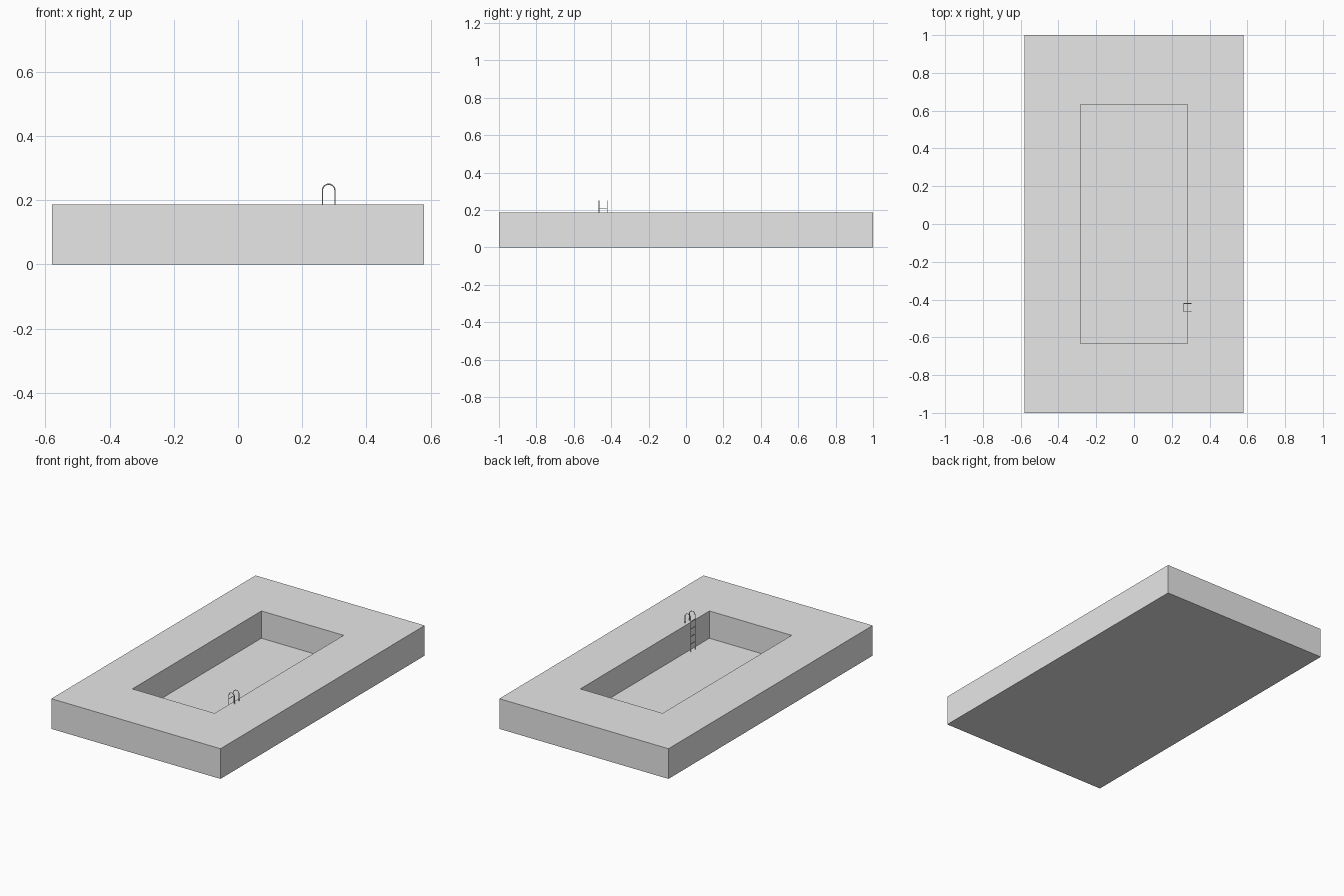
import bpy, bmesh, math

if "Cube" in bpy.data.objects:
    bpy.data.objects.remove(bpy.data.objects["Cube"])

HX, HY, H = 0.58, 1.0, 0.187          # deck half sizes and height
PX, PY, FLOOR = 0.282, 0.632, 0.018   # pool half sizes and floor height

grey = bpy.data.materials.new("light grey")
grey.diffuse_color = (0.8, 0.8, 0.8, 1)
grey.use_nodes = True
grey.node_tree.nodes["Principled BSDF"].inputs["Base Color"].default_value = grey.diffuse_color

# Deck block with the sunken pool basin
bm = bmesh.new()
bmesh.ops.create_cube(bm, size=1)
for v in bm.verts:
    v.co = (v.co.x * 2 * HX, v.co.y * 2 * HY, (v.co.z + 0.5) * H)
bm.normal_update()
top = max(bm.faces, key=lambda f: f.calc_center_median().z)
bmesh.ops.inset_individual(bm, faces=[top], thickness=0.2)
for v in top.verts:
    v.co = (math.copysign(PX, v.co.x), math.copysign(PY, v.co.y), H)
result = bmesh.ops.extrude_discrete_faces(bm, faces=[top])
for v in result["faces"][0].verts:
    v.co.z = FLOOR
bmesh.ops.recalc_face_normals(bm, faces=bm.faces)
mesh = bpy.data.meshes.new("pool_deck")
bm.to_mesh(mesh)
bm.free()
mesh.materials.append(grey)
bpy.context.collection.objects.link(bpy.data.objects.new("pool_deck", mesh))


def tube(name, points, radius=0.002):
    """Round bar along a path, converted to a mesh."""
    cu = bpy.data.curves.new(name, 'CURVE')
    cu.dimensions = '3D'
    cu.bevel_depth = radius
    cu.bevel_resolution = 2
    cu.use_fill_caps = True
    sp = cu.splines.new('POLY')
    sp.points.add(len(points) - 1)
    for p, co in zip(sp.points, points):
        p.co = (*co, 1)
    cu.materials.append(grey)
    ob = bpy.data.objects.new(name, cu)
    bpy.context.collection.objects.link(ob)
    bpy.ops.object.select_all(action='DESELECT')
    bpy.context.view_layer.objects.active = ob
    ob.select_set(True)
    bpy.ops.object.convert(target='MESH')
    bpy.ops.object.shade_smooth_by_angle()


# Ladder rails: up from the pool floor, arched over onto the deck
XI, XO, ARC_Z = 0.263, 0.302, 0.23
Y0, Y1 = -0.465, -0.421
cx, r = (XI + XO) / 2, (XO - XI) / 2
for name, y in (("ladder_rail_front", Y0), ("ladder_rail_back", Y1)):
    arc = [(cx - r * math.cos(math.pi * i / 12), y, ARC_Z + r * math.sin(math.pi * i / 12))
           for i in range(13)]
    tube(name, [(XI, y, FLOOR)] + arc + [(XO, y, H)])

# Ladder rungs
for i in range(4):
    z = 0.207 - 0.047 * i
    tube(f"ladder_rung_{i + 1}", [(XI, Y0, z), (XI, Y1, z)])
